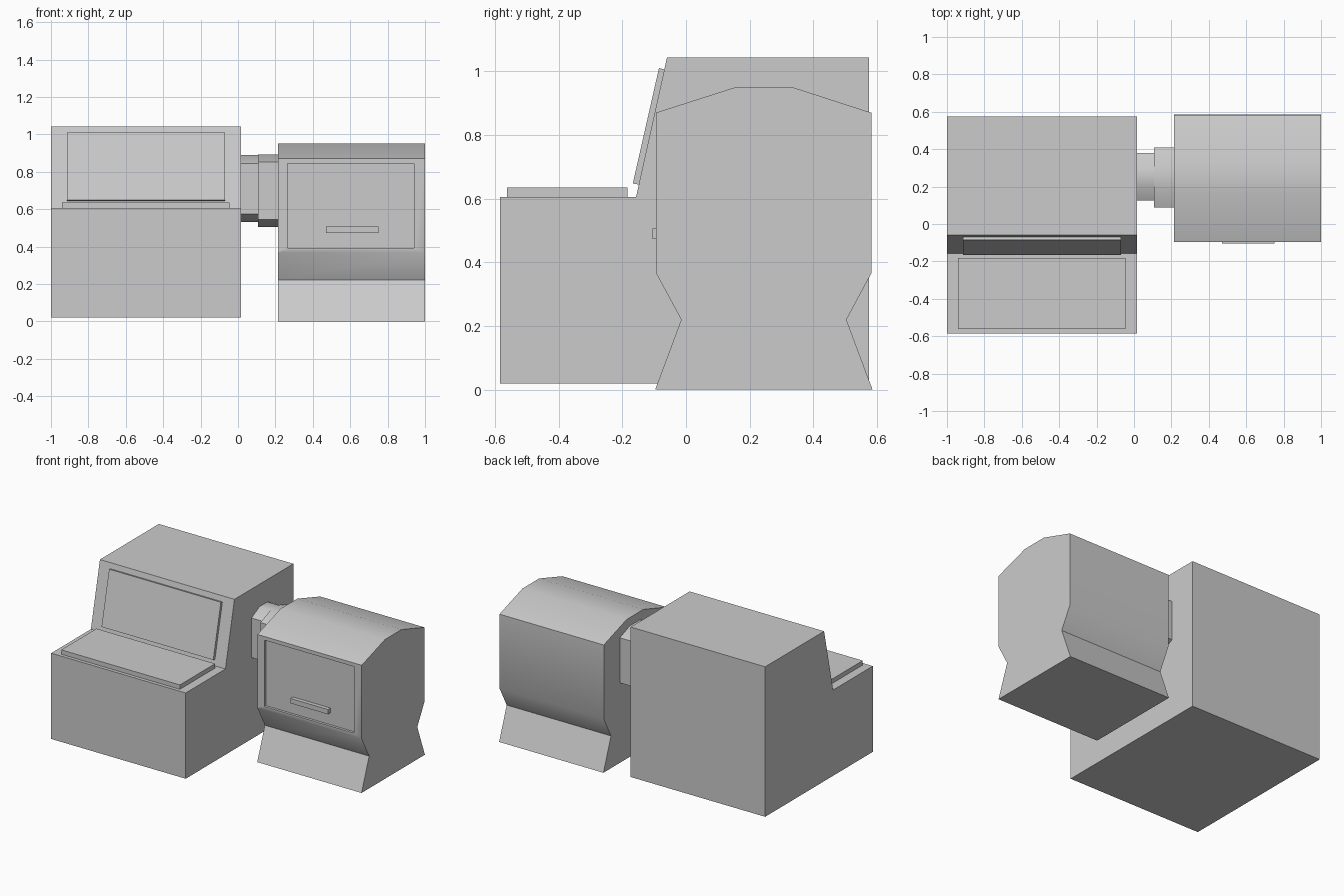
import bpy, bmesh, math

if "Cube" in bpy.data.objects:
    bpy.data.objects.remove(bpy.data.objects["Cube"])


def extrude_x(name, profile, x0, x1, smooth=True):
    """Solid made by sweeping a (y, z) outline along x."""
    bm = bmesh.new()
    face = bm.faces.new([bm.verts.new((x0, y, z)) for y, z in profile])
    ext = bmesh.ops.extrude_face_region(bm, geom=[face])
    verts = [v for v in ext["geom"] if isinstance(v, bmesh.types.BMVert)]
    bmesh.ops.translate(bm, verts=verts, vec=(x1 - x0, 0, 0))
    bmesh.ops.recalc_face_normals(bm, faces=bm.faces)
    mesh = bpy.data.meshes.new(name)
    bm.to_mesh(mesh)
    bm.free()
    obj = bpy.data.objects.new(name, mesh)
    bpy.context.collection.objects.link(obj)
    if smooth:
        bpy.ops.object.select_all(action='DESELECT')
        obj.select_set(True)
        bpy.context.view_layer.objects.active = obj
        bpy.ops.object.shade_smooth_by_angle(angle=math.radians(30))
    return obj


def box(name, x0, x1, y0, y1, z0, z1):
    return extrude_x(name, [(y0, z0), (y1, z0), (y1, z1), (y0, z1)], x0, x1, False)


def collar(name, x0, x1, y0, y1, z0, z1, cy, cz):
    """Duct ring with chamfered corners."""
    return extrude_x(name, [(y0, z0 + cz), (y0 + cy, z0), (y1 - cy, z0), (y1, z0 + cz),
                            (y1, z1 - cz), (y1 - cy, z1), (y0 + cy, z1), (y0, z1 - cz)], x0, x1)


# Console cabinet with sloped upper front
extrude_x("console_body", [(-0.585, 0.02), (-0.585, 0.605), (-0.157, 0.605),
                           (-0.06, 1.043), (0.575, 1.043), (0.575, 0.02)],
          -1.0, 0.015, False)

# Raised desk pad and sloped screen
box("desk_pad", -0.94, -0.045, -0.562, -0.183, 0.60, 0.635)
extrude_x("screen", [(-0.167, 0.648), (-0.148, 0.644), (-0.068, 1.006), (-0.085, 1.01)],
          -0.913, -0.07, False)

# Connecting duct rings
collar("duct_inner", 0.01, 0.107, 0.125, 0.38, 0.53, 0.89, 0.085, 0.045)
collar("duct_outer", 0.107, 0.22, 0.088, 0.408, 0.505, 0.893, 0.105, 0.04)

# Chamber with pinched base
chamber = extrude_x("chamber_body", [
    (-0.097, 0.0), (-0.015, 0.22), (-0.095, 0.368), (-0.095, 0.87), (0.155, 0.95),
    (0.335, 0.95), (0.582, 0.87), (0.582, 0.365), (0.504, 0.22), (0.586, 0.0)], 0.213, 1.0)

# Recessed door opening
cutter = box("door_cutter", 0.265, 0.94, -0.2, -0.078, 0.392, 0.845)
cutter.hide_render = True
cutter.hide_viewport = True
cut = chamber.modifiers.new("door_recess", 'BOOLEAN')
cut.operation = 'DIFFERENCE'
cut.solver = 'EXACT'
cut.object = cutter

# Door handle
box("door_handle", 0.47, 0.752, -0.105, -0.07, 0.473, 0.506)
